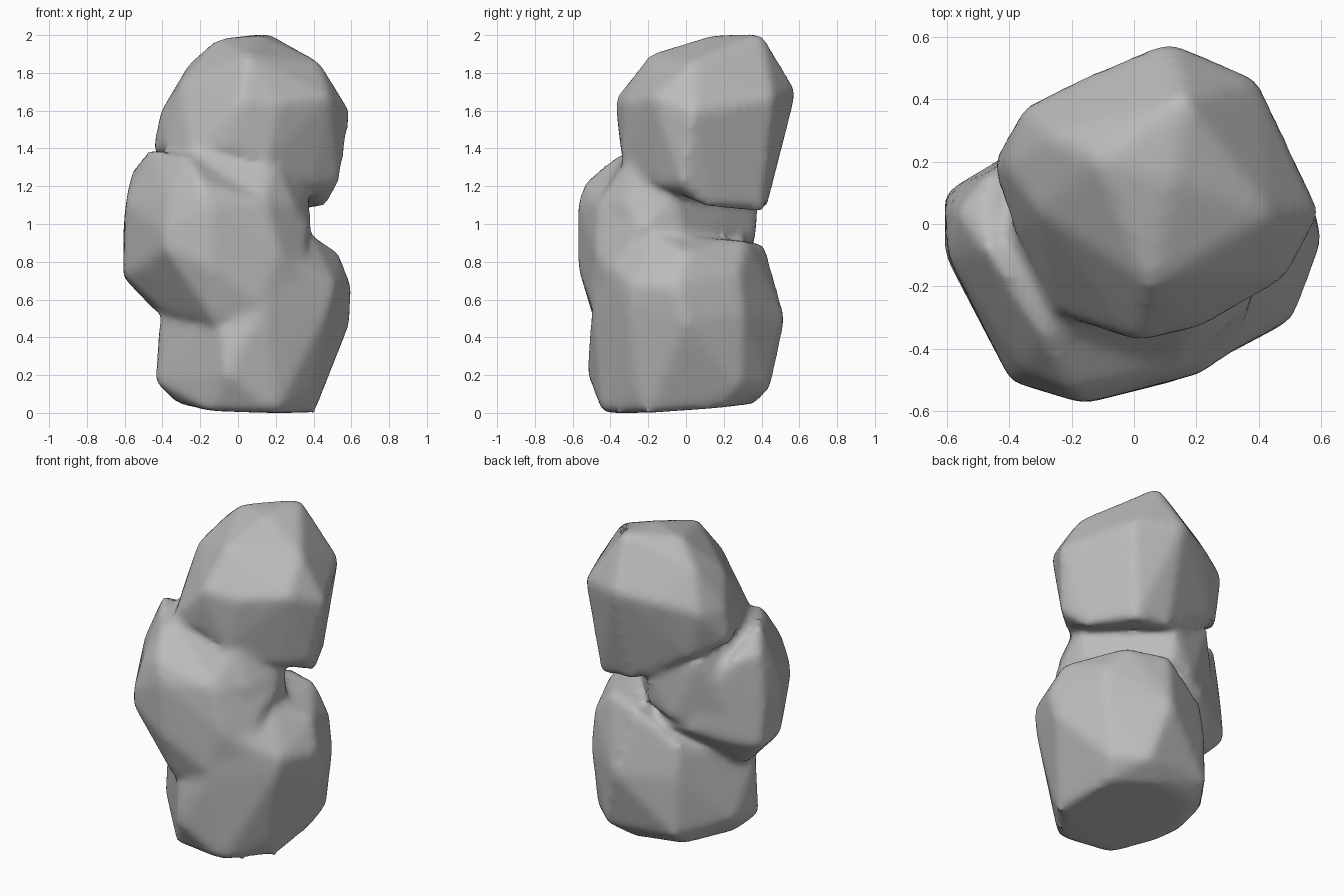
import bpy
import bmesh
from mathutils import Vector

default_cube = bpy.data.objects.get("Cube")
if default_cube:
    bpy.data.objects.remove(default_cube, do_unlink=True)

# Single stone colour
stone = bpy.data.materials.new("grey stone")
stone.use_nodes = True
stone_colour = (0.5, 0.5, 0.5, 1)
stone.diffuse_color = stone_colour
stone.node_tree.nodes["Principled BSDF"].inputs["Base Color"].default_value = stone_colour


def add_boulder(bm, corners):
    """Add a chiselled convex boulder from its corners, given in hundredths."""
    verts = [bm.verts.new(Vector(corner) / 100) for corner in corners]
    hull = bmesh.ops.convex_hull(bm, input=verts)
    loose = [v for v in hull["geom_interior"] if isinstance(v, bmesh.types.BMVert)]
    bmesh.ops.delete(bm, geom=loose, context="VERTS")


# Lower block: narrow foot, bulging to the left
base_block = [
    (-15, -40, 1), (20, -44, 0), (40, -20, 0), (37, 20, 3),
    (10, 36, 5), (-20, 30, 6), (-33, 0, 6), (-28, -18, 4),
    (-43, -12, 16), (-6, -52, 21), (40, -27, 14), (42, 29, 14),
    (25, 44, 13), (-20, 40, 15), (-42, 10, 20),
    (-41, -12, 50), (-10, -46, 50), (15, -49, 55), (49, -31, 58),
    (59, 0, 48), (46, 30, 52), (15, 52, 50), (-20, 39, 50),
    (60, -5, 66), (51, -29, 68), (53, 0, 84), (45, 28, 74), (31, 32, 90),
    (38, -18, 94), (8, 41, 89), (-20, 35, 70), (20, -46, 85),
]

# Shoulder: heavy mass leaning to the front right
shoulder_block = [
    (-42, 0, 52), (-38, -20, 53), (-12, -48, 48), (12, -50, 58), (32, -40, 72),
    (-60, 10, 71), (-60, -10, 73), (-50, -27, 76), (-16, -57, 78), (-39, -50, 87),
    (-60, 6, 100), (-59, -10, 110), (-39, -50, 96), (-36, -46, 114), (-16, -57, 110),
    (-56, 4, 127), (-47, -8, 139), (-28, -36, 136), (-20, -53, 122),
    (15, -46, 110), (22, -47, 85), (38, -24, 100), (36, -10, 92),
    (0, 32, 80), (-45, 18, 72), (-25, 31, 80), (-46, 16, 126),
]

# Core: joins the shoulder to the head behind the notch
core_block = [
    (38, -22, 96), (36, -3, 92), (37, -6, 120), (0, 36, 92), (-15, 35, 86),
    (0, 38, 112), (-38, 24, 108), (-45, 17, 76), (-30, 30, 125),
    (-15, -44, 90), (30, -33, 108), (14, -45, 112), (12, -36, 126),
    (-25, -33, 136), (20, -28, 135), (-40, -5, 138),
]

# Head: lipped underside over the notch, widening to a domed cap
head_block = [
    (32, 40, 107), (10, 42, 108), (46, 12, 109), (39, -14, 120), (53, -2, 121),
    (-5, -34, 140), (15, -33, 132), (-45, 19, 138), (-28, 35, 130),
    (-38, -2, 142), (-25, -28, 140),
    (1, -37, 166), (22, -32, 164), (48, -17, 167), (59, 4, 159),
    (39, 46, 166), (11, 58, 170), (-15, 47, 165), (-35, 37, 160), (-41, 19, 158),
    (-30, 4, 174), (-25, 28, 185), (-11, 20, 197), (16, 40, 200),
    (12, 14, 199), (5, -19, 189), (43, 3, 185),
]

bm = bmesh.new()
for block in (base_block, shoulder_block, core_block, head_block):
    add_boulder(bm, block)
bmesh.ops.recalc_face_normals(bm, faces=bm.faces)
mesh = bpy.data.meshes.new("rock_pillar")
bm.to_mesh(mesh)
bm.free()
rock = bpy.data.objects.new("rock_pillar", mesh)
bpy.context.collection.objects.link(rock)

# Fuse the boulders, soften the joins and make up for the shrinkage
fuse = rock.modifiers.new("fuse", "REMESH")
fuse.mode = "VOXEL"
fuse.voxel_size = 0.025
soften = rock.modifiers.new("soften", "SMOOTH")
soften.factor = 0.5
soften.iterations = 8
swell = rock.modifiers.new("swell", "DISPLACE")
swell.mid_level = 0
swell.strength = 0.006
bpy.context.view_layer.update()
graph = bpy.context.evaluated_depsgraph_get()
fused = bpy.data.meshes.new_from_object(rock.evaluated_get(graph))
rock.modifiers.clear()
rock.data = fused

# Stand it on the ground
floor = min(v.co.z for v in fused.vertices)
for v in fused.vertices:
    v.co.z -= floor

fused.materials.clear()
fused.materials.append(stone)
for face in fused.polygons:
    face.material_index = 0

bpy.ops.object.select_all(action="DESELECT")
rock.select_set(True)
bpy.context.view_layer.objects.active = rock
bpy.ops.object.shade_smooth_by_angle(angle=0.9)
